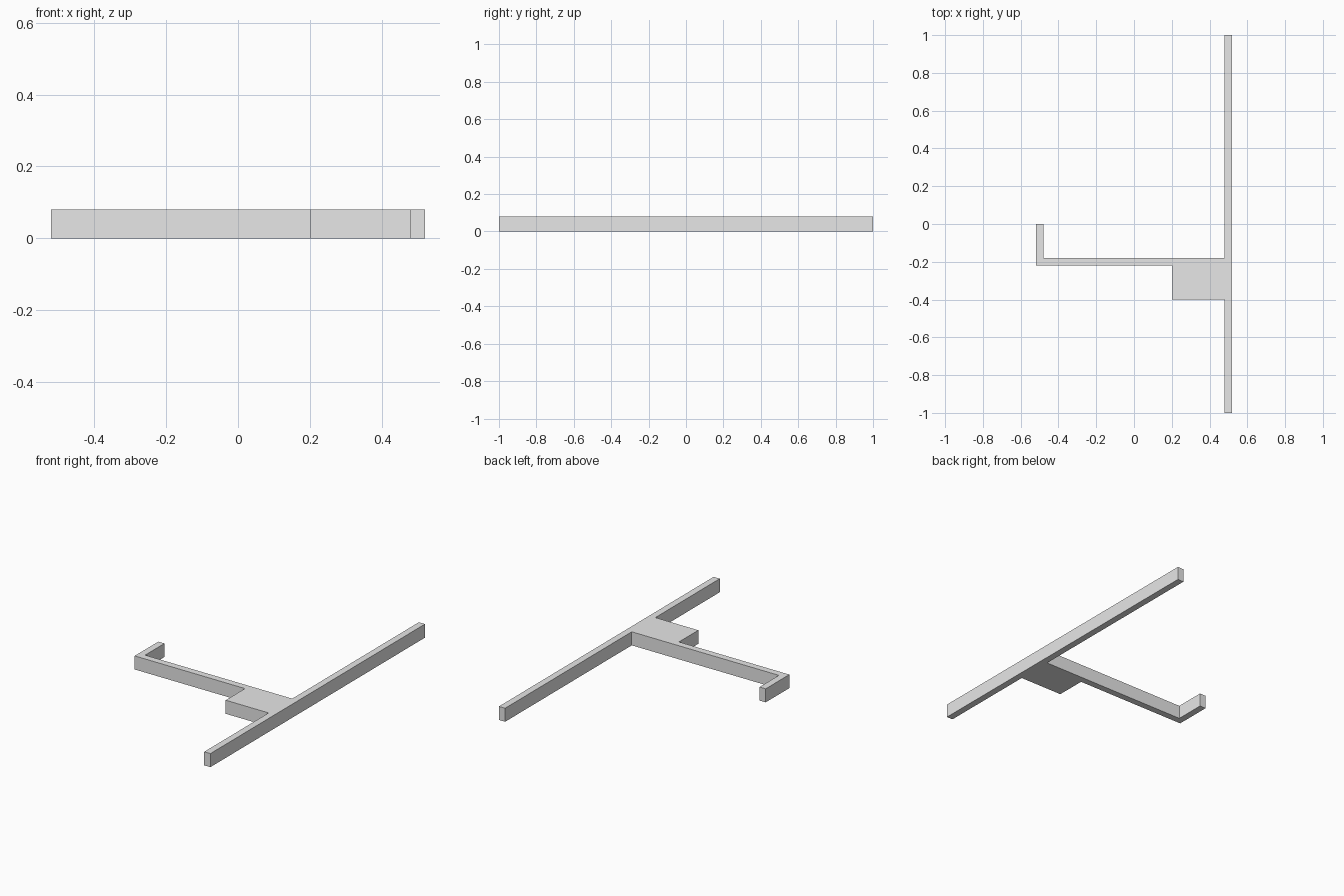
import bpy
import bmesh

cube = bpy.data.objects.get("Cube")
if cube:
    bpy.data.objects.remove(cube, do_unlink=True)

HEIGHT = 0.08

# Plain grey material
grey = bpy.data.materials.new("light_grey")
grey.use_nodes = True
colour = (0.8, 0.8, 0.8, 1)
grey.diffuse_color = colour
grey.node_tree.nodes["Principled BSDF"].inputs["Base Color"].default_value = colour


def extrude_outline(name, outline, height, material):
    """Raise a flat outline from the ground into a solid."""
    bm = bmesh.new()
    base = bm.faces.new([bm.verts.new((x, y, 0)) for x, y in outline])
    raised = bmesh.ops.extrude_face_region(bm, geom=[base], use_keep_orig=True)
    top = [v for v in raised["geom"] if isinstance(v, bmesh.types.BMVert)]
    bmesh.ops.translate(bm, verts=top, vec=(0, 0, height))
    bmesh.ops.recalc_face_normals(bm, faces=bm.faces)
    mesh = bpy.data.meshes.new(name)
    bm.to_mesh(mesh)
    bm.free()
    mesh.materials.append(material)
    obj = bpy.data.objects.new(name, mesh)
    bpy.context.collection.objects.link(obj)
    return obj


# Long bar, corner block and hooked arm joined as one wall outline
wall_outline = [
    (0.52, -1), (0.52, 1), (0.48, 1), (0.48, -0.18),      # long bar
    (-0.48, -0.18), (-0.48, 0), (-0.52, 0), (-0.52, -0.22),  # arm and hook
    (0.2, -0.22), (0.2, -0.4), (0.48, -0.4), (0.48, -1),  # corner block
]
extrude_outline("wall_frame", wall_outline, HEIGHT, grey)
